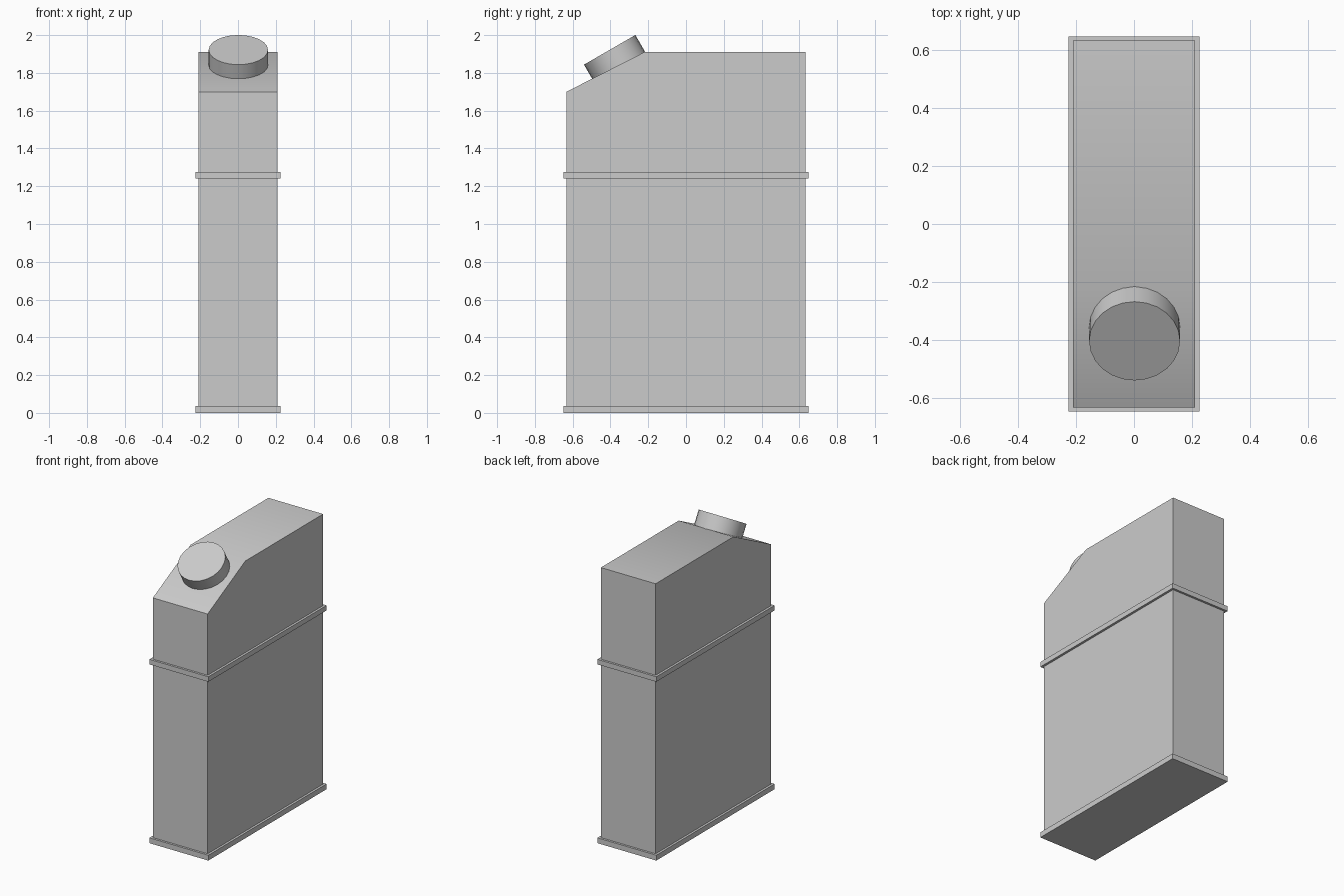
import bpy, bmesh, math
from mathutils import Matrix

if "Cube" in bpy.data.objects:
    bpy.data.objects.remove(bpy.data.objects["Cube"])


def add_object(name, bm):
    bmesh.ops.recalc_face_normals(bm, faces=bm.faces)
    mesh = bpy.data.meshes.new(name)
    bm.to_mesh(mesh)
    bm.free()
    obj = bpy.data.objects.new(name, mesh)
    bpy.context.collection.objects.link(obj)
    bpy.ops.object.select_all(action='DESELECT')
    obj.select_set(True)
    bpy.context.view_layer.objects.active = obj
    bpy.ops.object.shade_smooth_by_angle(angle=math.radians(30))
    return obj


def prism(name, profile, half_width):
    """Side profile (y, z) extruded across x."""
    bm = bmesh.new()
    face = bm.faces.new([bm.verts.new((-half_width, y, z)) for y, z in profile])
    side = bmesh.ops.extrude_face_region(bm, geom=[face])["geom"]
    verts = [v for v in side if isinstance(v, bmesh.types.BMVert)]
    bmesh.ops.translate(bm, verts=verts, vec=(2 * half_width, 0, 0))
    return add_object(name, bm)


# Can body with sloped front shoulder
prism("body", [(-0.633, 0.01), (0.633, 0.01), (0.633, 1.91),
               (-0.22, 1.91), (-0.633, 1.70)], 0.21)

# Raised bands around the base and the middle
for name, z0, z1 in (("base_band", 0.0, 0.037), ("middle_band", 1.24, 1.275)):
    prism(name, [(-0.648, z0), (0.648, z0), (0.648, z1), (-0.648, z1)], 0.226)

# Tilted round cap on the shoulder
radius, height, tilt = 0.157, 0.11, math.radians(30)
bm = bmesh.new()
bmesh.ops.create_cone(bm, cap_ends=True, segments=24, radius1=radius,
                      radius2=radius, depth=height,
                      matrix=Matrix.Translation((0, 0, -height / 2)))
bm.transform(Matrix.Translation((0.002, -0.404, 1.922)) @ Matrix.Rotation(tilt, 4, 'X'))
add_object("cap", bm)
